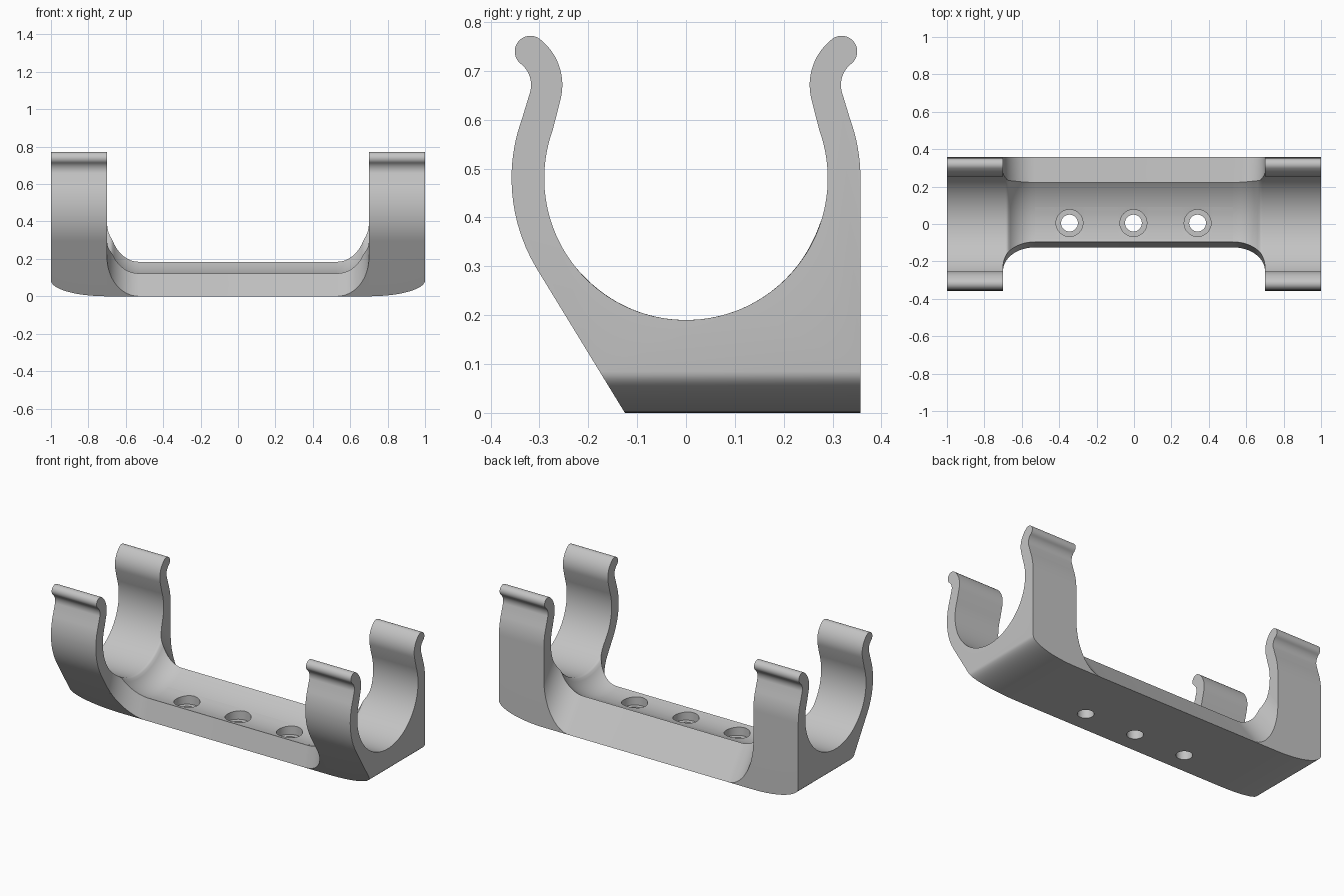
import bpy, bmesh
from math import sin, cos, tan, radians, sqrt

cube = bpy.data.objects.get("Cube")
if cube:
    bpy.data.objects.remove(cube, do_unlink=True)

mat = bpy.data.materials.new("plain_grey")
mat.use_nodes = True
grey = (0.55, 0.55, 0.55, 1)
mat.diffuse_color = grey
mat.node_tree.nodes["Principled BSDF"].inputs["Base Color"].default_value = grey

AXIS_Z, INNER, OUTER = 0.48, 0.29, 0.357
FRONT, LEAN = -0.125, 0.611
FILLET_START, WALL, FILLET, TROUGH = 0.53, 0.70, 0.17, 0.37


def arc(cy, cz, r, a, b, n):
    angles = [radians(a + (b - a) * i / n) for i in range(n + 1)]
    return [(cy + r * cos(t), cz + r * sin(t)) for t in angles]


def skin(bm, rings, closed=True, caps=False):
    """Quads between successive rings of 3D points."""
    rings = [[bm.verts.new(p) for p in ring] for ring in rings]
    n = len(rings[0])
    for a, b in zip(rings, rings[1:]):
        for i in range(n if closed else n - 1):
            j = (i + 1) % n
            bm.faces.new((a[i], a[j], b[j], b[i]))
    if caps:
        bm.faces.new(rings[0][::-1])
        bm.faces.new(rings[-1])


def mirrored(rings):
    return [[(-x, y, z) for x, y, z in ring] for ring in reversed(rings)]


def finish(bm, name):
    bmesh.ops.remove_doubles(bm, verts=bm.verts[:], dist=0.00001)
    bm.normal_update()
    mesh = bpy.data.meshes.new(name)
    bm.to_mesh(mesh)
    bm.free()
    mesh.materials.append(mat)
    ob = bpy.data.objects.new(name, mesh)
    bpy.context.scene.collection.objects.link(ob)
    ob.select_set(True)
    bpy.context.view_layer.objects.active = ob


bpy.ops.object.select_all(action='DESELECT')

# Clip profile: ring, pinched neck and rounded tip, mirrored to the front
NECK, TIP_ANGLE, RING_END, NECK_START = (0.372, 0.671), 128, 20, 195
tip = arc(*NECK, 0.087, TIP_ANGLE, TIP_ANGLE, 1)[0]
half = (arc(0, AXIS_Z, OUTER, 0, RING_END, 8)
        + arc(*NECK, 0.055, NECK_START, TIP_ANGLE, 12)
        + arc(*tip, 0.032, TIP_ANGLE - 180, TIP_ANGLE, 16)[1:-1]
        + arc(*NECK, 0.119, TIP_ANGLE, NECK_START, 12)
        + arc(0, AXIS_Z, INNER, RING_END, -90, 40))
front = [(-y, z) for y, z in reversed(half[:-1])]
slope = [(-y, z) for y, z in arc(0, AXIS_Z, OUTER, 0, -31, 8)[1:]]
outline = half + front + slope


# End clips, with the underside curving up toward the outer end
def clip_section(t):
    x, bottom = WALL + 0.3 * sin(t), 0.085 * (1 - cos(t))
    points = [(OUTER, bottom)] + outline + [(FRONT - LEAN * bottom, bottom)]
    return [(x, y, z) for y, z in points]


clip = [clip_section(radians(90 * i / 16)) for i in range(17)]
for name, rings in (("left_clip", clip), ("right_clip", mirrored(clip))):
    bm = bmesh.new()
    skin(bm, rings, caps=True)
    finish(bm, name)


# Bridge cross-section, grown outward by d along the fillet
def solve(line, r, y0):
    """Where a side line meets the trough, searching inward from y0."""
    y1 = 0
    for _ in range(40):
        m = (y0 + y1) / 2
        if line(m) < AXIS_Z - sqrt(r * r - m * m):
            y0 = m
        else:
            y1 = m
    return y0


def bridge_section(x, d):
    r = max(TROUGH - d, INNER)
    f0, b0 = FRONT - 1.03 * d, OUTER + 1.24 * d
    ya = solve(lambda y: (y - f0) / 0.24, r, -r)
    yb = solve(lambda y: (b0 - y) / 0.73, r, r)
    ys = [yb + (ya - yb) * i / 32 for i in range(33)]
    low = 1.03 * d / (0.24 + LEAN)
    points = ([(OUTER, 0), (OUTER, (b0 - OUTER) / 0.73)]
              + [(y, AXIS_Z - sqrt(r * r - y * y)) for y in ys]
              + [(FRONT - LEAN * low, low), (FRONT, 0)])
    return [(x, y, z) for y, z in points]


bridge = bmesh.new()
flare = []
for i in range(17):
    t = radians(90 * i / 16)
    flare.append(bridge_section(FILLET_START + FILLET * sin(t), FILLET * (1 - cos(t))))
skin(bridge, flare)
skin(bridge, mirrored(flare))


# Straight middle: walls, then floor and underside around the screw holes
def floor(y):
    return AXIS_Z - sqrt(TROUGH * TROUGH - y * y)


def underside(y):
    return 0


def strip(x0, x1, points):
    skin(bridge, [[(x, y, z) for y, z in points] for x in (x0, x1)], closed=False)


def plate(x0, x1, ys):
    """Matching pieces of the floor and the underside."""
    strip(x0, x1, [(y, floor(y)) for y in reversed(ys)])


section = [(y, z) for x, y, z in flare[0]]
y_back, y_front = section[2][0], section[-3][0]
strip(-FILLET_START, FILLET_START, [section[0], section[2]])
strip(-FILLET_START, FILLET_START, [section[-3], section[-1]])

HOLE_Y, PAD, SEAT_Z, SEGMENTS = 0.005, 0.085, 0.065, 32
pad_ys = [HOLE_Y + PAD * tan(radians(45 * k / 4)) for k in range(-4, 5)]
front_ys = [y_front + (pad_ys[0] - y_front) * i / 2 for i in range(3)]
back_ys = [pad_ys[-1] + (y_back - pad_ys[-1]) * i / 12 for i in range(13)]
plate(-FILLET_START, FILLET_START, front_ys)
plate(-FILLET_START, FILLET_START, back_ys)
for y0, y1 in ((FRONT, pad_ys[0]), (pad_ys[-1], OUTER)):
    strip(-FILLET_START, FILLET_START, [(y0, 0), (y1, 0)])


def hole_ring(x, r, height, square=False):
    ring = []
    for i in range(SEGMENTS):
        t = radians(360 * i / SEGMENTS)
        s = r / max(abs(cos(t)), abs(sin(t))) if square else r
        y = HOLE_Y + s * sin(t)
        ring.append((x + s * cos(t), y, height(y)))
    return ring


def seat(y):
    return SEAT_Z


edge = -FILLET_START
for x in (-0.345, -0.003, 0.34, None):
    stop = FILLET_START if x is None else x - PAD
    plate(edge, stop, pad_ys)
    strip(edge, stop, [(pad_ys[0], 0), (pad_ys[-1], 0)])
    if x is not None:
        skin(bridge, [hole_ring(x, PAD, floor, True), hole_ring(x, 0.072, floor),
                      hole_ring(x, 0.072, seat), hole_ring(x, 0.045, seat),
                      hole_ring(x, 0.045, underside), hole_ring(x, PAD, underside, True)])
        edge = x + PAD
finish(bridge, "bridge")

bpy.ops.object.shade_smooth_by_angle(angle=radians(30))
